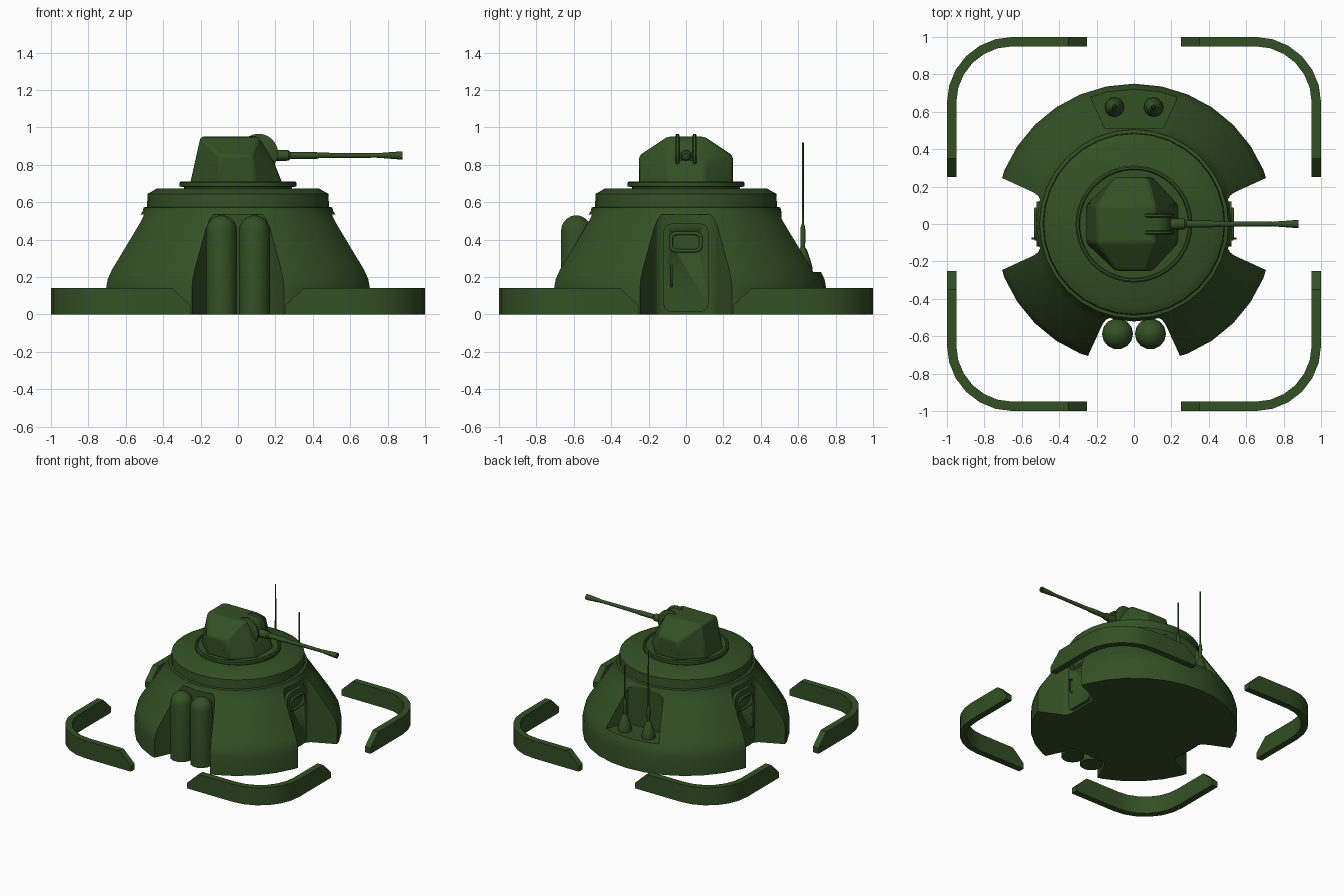
import bpy, bmesh, math
from mathutils import Matrix, Vector

if "Cube" in bpy.data.objects:
    bpy.data.objects.remove(bpy.data.objects["Cube"])

mat = bpy.data.materials.new("army_green")
mat.diffuse_color = (0.033, 0.08, 0.018, 1)
mat.use_nodes = True
mat.node_tree.nodes["Principled BSDF"].inputs["Base Color"].default_value = mat.diffuse_color


def finish(name, bm, smooth=30, bevel=0):
    bmesh.ops.remove_doubles(bm, verts=bm.verts, dist=1e-5)
    bmesh.ops.recalc_face_normals(bm, faces=bm.faces)
    me = bpy.data.meshes.new(name)
    bm.to_mesh(me)
    bm.free()
    ob = bpy.data.objects.new(name, me)
    bpy.context.collection.objects.link(ob)
    me.materials.append(mat)
    if bevel:
        m = ob.modifiers.new("bevel", 'BEVEL')
        m.width, m.segments = bevel, 2
    shade(ob, smooth)
    return ob


def shade(ob, angle=30):
    bpy.ops.object.select_all(action='DESELECT')
    ob.select_set(True)
    bpy.context.view_layer.objects.active = ob
    bpy.ops.object.shade_smooth_by_angle(angle=math.radians(angle))


def lathe(name, prof, n, loc=(0, 0, 0), rot=None):
    """Revolve (radius, height) points, capped at both ends."""
    bm = bmesh.new()
    rings = [[bm.verts.new((r * math.cos(2 * math.pi * i / n), r * math.sin(2 * math.pi * i / n), z))
              for i in range(n)] for r, z in prof]
    for a, b in zip(rings, rings[1:]):
        for i in range(n):
            j = (i + 1) % n
            bm.faces.new((a[i], a[j], b[j], b[i]))
    bm.faces.new(rings[0])
    bm.faces.new(rings[-1])
    bm.transform(Matrix.Translation(loc) @ (rot or Matrix()))
    return finish(name, bm)


def prism(name, pts, vec, bevel=0):
    """Extrude a flat polygon of 3D points along vec."""
    bm = bmesh.new()
    a = [bm.verts.new(p) for p in pts]
    b = [bm.verts.new(Vector(p) + Vector(vec)) for p in pts]
    bm.faces.new(a)
    bm.faces.new(b)
    for i in range(len(a)):
        j = (i + 1) % len(a)
        bm.faces.new((a[i], a[j], b[j], b[i]))
    return finish(name, bm, bevel=bevel)


def rounded_rect(w, h, r, n=4):
    pts = []
    for k, (sx, sy) in enumerate([(1, 1), (-1, 1), (-1, -1), (1, -1)]):
        for i in range(n + 1):
            t = math.pi / 2 * (k + i / n)
            pts.append((sx * (w - r) + r * math.cos(t), sy * (h - r) + r * math.sin(t)))
    return pts


def tube(name, pts, radius, cyclic=False):
    cu = bpy.data.curves.new(name, 'CURVE')
    cu.dimensions = '3D'
    cu.bevel_depth, cu.bevel_resolution, cu.use_fill_caps = radius, 1, True
    s = cu.splines.new('POLY')
    s.points.add(len(pts) - 1)
    for p, q in zip(s.points, pts):
        p.co = (*q, 1)
    s.use_cyclic_u = cyclic
    cu.materials.append(mat)
    ob = bpy.data.objects.new(name, cu)
    bpy.context.collection.objects.link(ob)


def cut(ob, cutter):
    m = ob.modifiers.new("cut", 'BOOLEAN')
    m.object, m.solver = cutter, 'EXACT'
    bpy.context.view_layer.objects.active = ob
    bpy.ops.object.modifier_apply(modifier=m.name)
    bpy.data.objects.remove(cutter)


# domed bunker body
body = lathe("bunker_body", [(0.75, 0), (0.75, 0.14), (0.74, 0.19), (0.715, 0.24), (0.55, 0.49),
                             (0.508, 0.555), (0.505, 0.572), (0.487, 0.575), (0.483, 0.645),
                             (0.435, 0.672)], 32)
# notches: two doors, front tank bay, raised rear recess
half = [(0.50, 0.125), (0.512, 0.15), (0.535, 0.168), (0.9, 0.335)]
for ang in (0, 180, -90):
    plan = half + [(u, -v) for u, v in reversed(half)]
    R = Matrix.Rotation(math.radians(ang), 4, 'Z')
    cut(body, prism("notch_cutter", [R @ Vector((u, v, -0.1)) for u, v in plan], (0, 0, 0.635)))
cut(body, prism("recess_cutter", [(-0.155, 0.51, 0.228), (0.155, 0.51, 0.228), (0.335, 0.9, 0.228),
                                  (-0.335, 0.9, 0.228)], (0, 0, 0.33)))
for f in body.data.polygons:
    f.use_smooth = True
shade(body)

# doors with window rim and handle
for s, side in ((1, "right"), (-1, "left")):
    door = prism(side + "_door", [(s * 0.49, u, 0.25 + v) for u, v in rounded_rect(0.12, 0.235, 0.04)],
                 (s * 0.032, 0, 0))
    cut(door, prism("window_cutter", [(s * 0.512, u, 0.387 + v) for u, v in rounded_rect(0.075, 0.042, 0.025)],
                    (s * 0.1, 0, 0)))
    tube(side + "_window_rim", [(s * 0.524, u, 0.387 + v) for u, v in rounded_rect(0.08, 0.046, 0.028)],
         0.011, True)
    tube(side + "_door_handle", [(s * x, -0.077, z) for x, z in
                                 ((0.52, 0.15), (0.545, 0.16), (0.545, 0.25), (0.52, 0.26))], 0.006)

# front tanks
for s, side in ((1, "right"), (-1, "left")):
    dome = [(0.083 * math.cos(t * math.pi / 10), 0.447 + 0.083 * math.sin(t * math.pi / 10)) for t in range(5)]
    lathe(side + "_tank", [(0.083, 0)] + dome + [(0.008, 0.53)], 14, (s * 0.088, -0.587, 0))

# rear antennas
for x, top, side in ((-0.105, 0.92, "tall"), (0.105, 0.75, "short")):
    lathe(side + "_antenna", [(0.05, 0.22), (0.052, 0.25), (0.042, 0.285), (0.022, 0.345), (0.012, 0.36),
                              (0.014, 0.44), (0.012, 0.465), (0.006, 0.485), (0.005, top)], 12, (x, 0.625, 0))

# turret ring
lathe("turret_ring", [(0.29, 0.66), (0.29, 0.68), (0.313, 0.685), (0.313, 0.705), (0.305, 0.712),
                      (0.295, 0.712), (0.29, 0.702)], 40)

# faceted turret, hull of a few levels
bm = bmesh.new()
for s in (1, -1):
    for x, y, z in ((-0.257, 0.10, 0.695), (-0.10, 0.25, 0.695), (0.10, 0.25, 0.695), (0.24, 0.10, 0.695),
                    (-0.10, 0.25, 0.85), (0.07, 0.25, 0.85), (0.19, 0.10, 0.82),
                    (-0.20, 0.10, 0.95), (0.11, 0.10, 0.95)):
        bm.verts.new((x, s * y, z))
bmesh.ops.convex_hull(bm, input=bm.verts)
bmesh.ops.dissolve_limit(bm, angle_limit=0.02, verts=bm.verts, edges=bm.edges)
finish("turret", bm, bevel=0.014)

# gun mount: drum between two cheek discs
along_y = Matrix.Rotation(-math.pi / 2, 4, 'X')
lathe("gun_drum", [(0.088, -0.04), (0.088, 0.04)], 24, (0.11, 0, 0.862), along_y)
for s, side in ((1, "rear"), (-1, "front")):
    lathe(side + "_gun_cheek", [(0.095, -0.011), (0.104, -0.006), (0.104, 0.006), (0.095, 0.011)], 24,
          (0.11, s * 0.046, 0.862), along_y)

# gun barrel
barrel = Matrix.Rotation(math.pi / 2, 4, 'Y')
lathe("gun_barrel", [(0.03, 0.15), (0.03, 0.20), (0.028, 0.27), (0.019, 0.28), (0.018, 0.42), (0.015, 0.43),
                     (0.012, 0.74), (0.021, 0.86), (0.021, 0.88), (0.011, 0.88), (0.010, 0.83)],
      12, (0, 0, 0.85), barrel)

# four curved corner barriers with sloped ends
stations = [((1.0, 0.25), (0.95, 0.25), 0.045), ((1.0, 0.35), (0.95, 0.35), 0.14)]
for i in range(7):
    c, d = math.cos(i * math.pi / 12), math.sin(i * math.pi / 12)
    stations.append(((0.65 + 0.35 * c, 0.65 + 0.35 * d), (0.65 + 0.30 * c, 0.65 + 0.30 * d), 0.14))
stations += [((0.35, 1.0), (0.35, 0.95), 0.14), ((0.25, 1.0), (0.25, 0.95), 0.045)]
for sx, sy, side in ((1, 1, "rear_right"), (-1, 1, "rear_left"), (1, -1, "front_right"), (-1, -1, "front_left")):
    bm = bmesh.new()
    rows = [[bm.verts.new((sx * p[0], sy * p[1], z)) for p, z in ((o, 0), (o, h), (n, h), (n, 0))]
            for o, n, h in stations]
    for a, b in zip(rows, rows[1:]):
        for i in range(4):
            j = (i + 1) % 4
            bm.faces.new((a[i], a[j], b[j], b[i]))
    bm.faces.new(rows[0])
    bm.faces.new(rows[-1])
    finish(side + "_barrier", bm)
